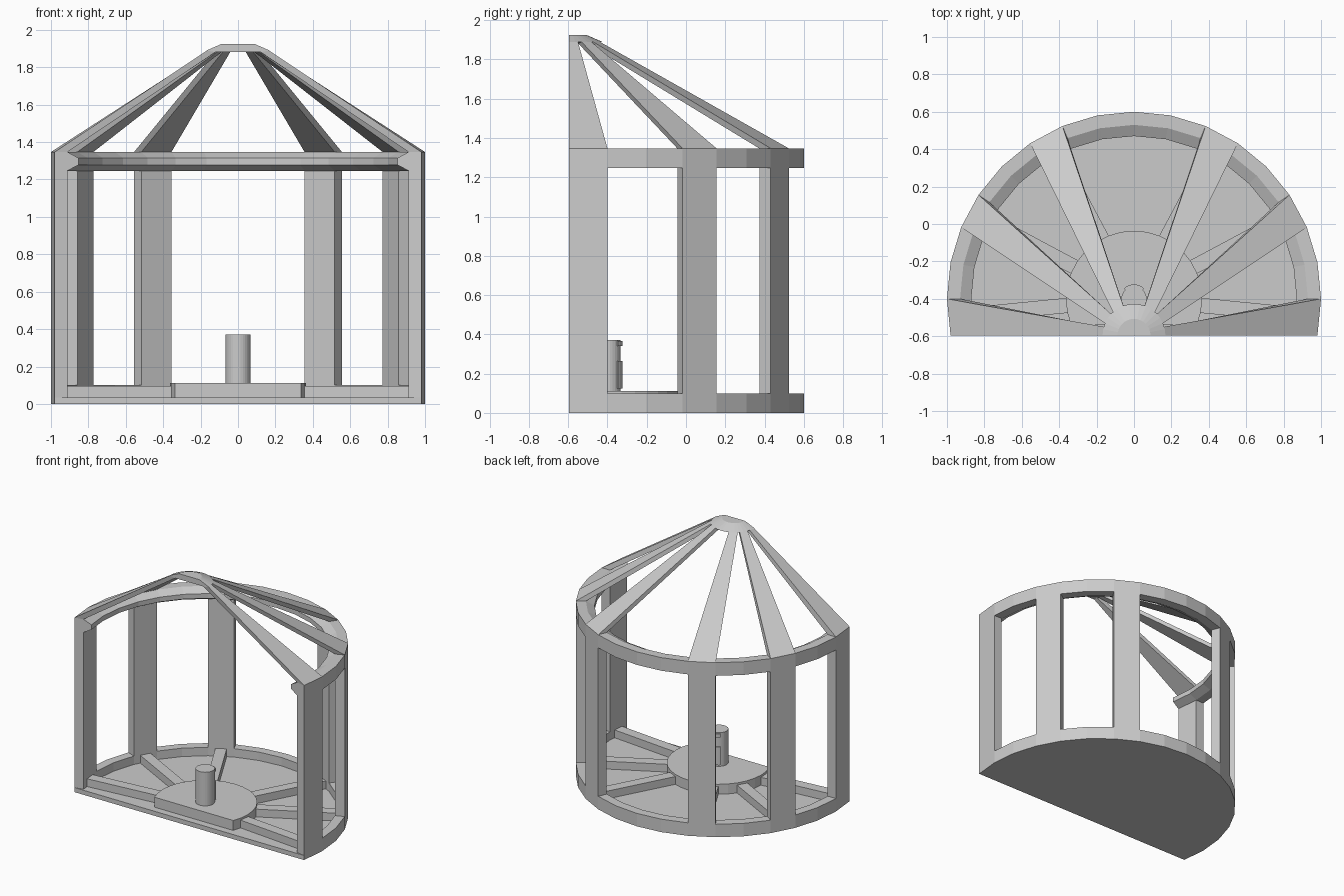
import bpy, bmesh, math
from math import sin, cos, radians

if "Cube" in bpy.data.objects:
    bpy.data.objects.remove(bpy.data.objects["Cube"])

CY = -0.4            # centre of the round plan
STEP = 11.25         # 32-sided circle


def pt(r, deg, z, cy=CY):
    return (r * cos(radians(deg)), cy + r * sin(radians(deg)), z)


def finish(name, bm):
    bmesh.ops.recalc_face_normals(bm, faces=bm.faces)
    me = bpy.data.meshes.new(name)
    bm.to_mesh(me)
    bm.free()
    ob = bpy.data.objects.new(name, me)
    bpy.context.collection.objects.link(ob)
    return ob


def loft(name, loops):
    """Closed solid through a row of equal-length point loops."""
    bm = bmesh.new()
    rows = [[bm.verts.new(p) for p in lp] for lp in loops]
    n = len(rows[0])
    for a, b in zip(rows, rows[1:]):
        for i in range(n):
            j = (i + 1) % n
            bm.faces.new((a[i], a[j], b[j], b[i]))
    bm.faces.new(rows[0])
    bm.faces.new(rows[-1])
    return finish(name, bm)


def sweep(name, profile, a0, a1, step=STEP, cy=CY):
    """Sweep an (r, z) profile round the vertical axis between two angles."""
    n = max(1, round((a1 - a0) / step))
    angles = [a0 + (a1 - a0) * i / n for i in range(n + 1)]
    return loft(name, [[pt(r, a, z, cy) for r, z in profile] for a in angles])


def slab(name, layers, a0, a1, cy=CY, step=STEP):
    """Arc closed by its chord, stacked through (r, z) layers."""
    n = round((a1 - a0) / step)
    angles = [a0 + (a1 - a0) * i / n for i in range(n + 1)]
    return loft(name, [[pt(r, a, z, cy) for a in angles] for r, z in layers])


# floor, rim and upper ring
slab("floor", [(1, 0), (1, 0.035)], -STEP, 180 + STEP)
sweep("base_rim", [(1, 0.035), (1, 0.1), (0.93, 0.1), (0.93, 0.035)],
      -STEP, 180 + STEP)
sweep("upper_ring", [(1, 1.246), (1, 1.347), (0.93, 1.347), (0.87, 1.315),
                     (0.87, 1.278), (0.93, 1.246)], -STEP, 180 + STEP)

# hub platform and stub column with its back plates
slab("hub_platform", [(0.364, 0.035), (0.364, 0.112)], -2 * STEP, 180 + 2 * STEP)
bm = bmesh.new()
bmesh.ops.create_cone(bm, cap_ends=True, segments=32, radius1=0.067,
                      radius2=0.067, depth=0.26)
bmesh.ops.translate(bm, verts=bm.verts, vec=(0, CY, 0.242))
finish("stub_column", bm)
for label, z0, z1 in (("lower", 0.125, 0.265), ("upper", 0.34, 0.365)):
    sweep(label + "_column_plate",
          [(0.06, z0), (0.077, z0), (0.077, z1), (0.06, z1)], 45, 135)

# roof cap: half frustum
APEX = -0.595
slab("roof_cap", [(0.13, 1.882), (0.168, 1.89), (0.088, 1.925)], 0, 180, APEX)

# posts, floor joists and roof beams, mirrored left and right
bays = [(-STEP, 0, 16), (2 * STEP, 22, 43), (5 * STEP, 47, 70)]
for k, (a, t0, t1) in enumerate(bays):
    for side, sx in (("right", 1), ("left", -1)):
        tag = f"{side}_{k + 1}"

        def m(p):
            return (sx * p[0], p[1], p[2])

        def quad(deg, top, cy, outer, inner, zo, zi):
            return [m(pt(outer, deg, zo, cy)), m(pt(inner, deg, zi, cy))]

        # post fills one segment of the circle
        post = [(1, 0.1), (1, 1.246), (0.93, 1.246), (0.93, 0.1)]
        loft("post_" + tag, [[m(pt(r, d, z)) for r, z in post]
                             for d in (a, a + STEP)])

        # joist from hub to post
        mid = radians(a + STEP / 2)
        w = 0.04
        loops = []
        for r in (0.33, 0.94):
            loops.append([m((r * cos(mid) - s * sin(mid),
                             CY + r * sin(mid) + s * cos(mid), z))
                          for s, z in ((-w, 0.03), (w, 0.03), (w, 0.095), (-w, 0.095))])
        loft("floor_joist_" + tag, loops)

        # tapered roof beam from ring to cap
        foot = [m(pt(1, a, 1.347)), m(pt(1, a + STEP, 1.347)),
                m(pt(0.93, a + STEP, 1.347)), m(pt(0.93, a, 1.347))]
        head = [m(pt(0.16, t0, 1.893, APEX)), m(pt(0.16, t1, 1.893, APEX)),
                m(pt(0.115, t1, 1.885, APEX)), m(pt(0.115, t0, 1.885, APEX))]
        loft("roof_beam_" + tag, [foot, head])
